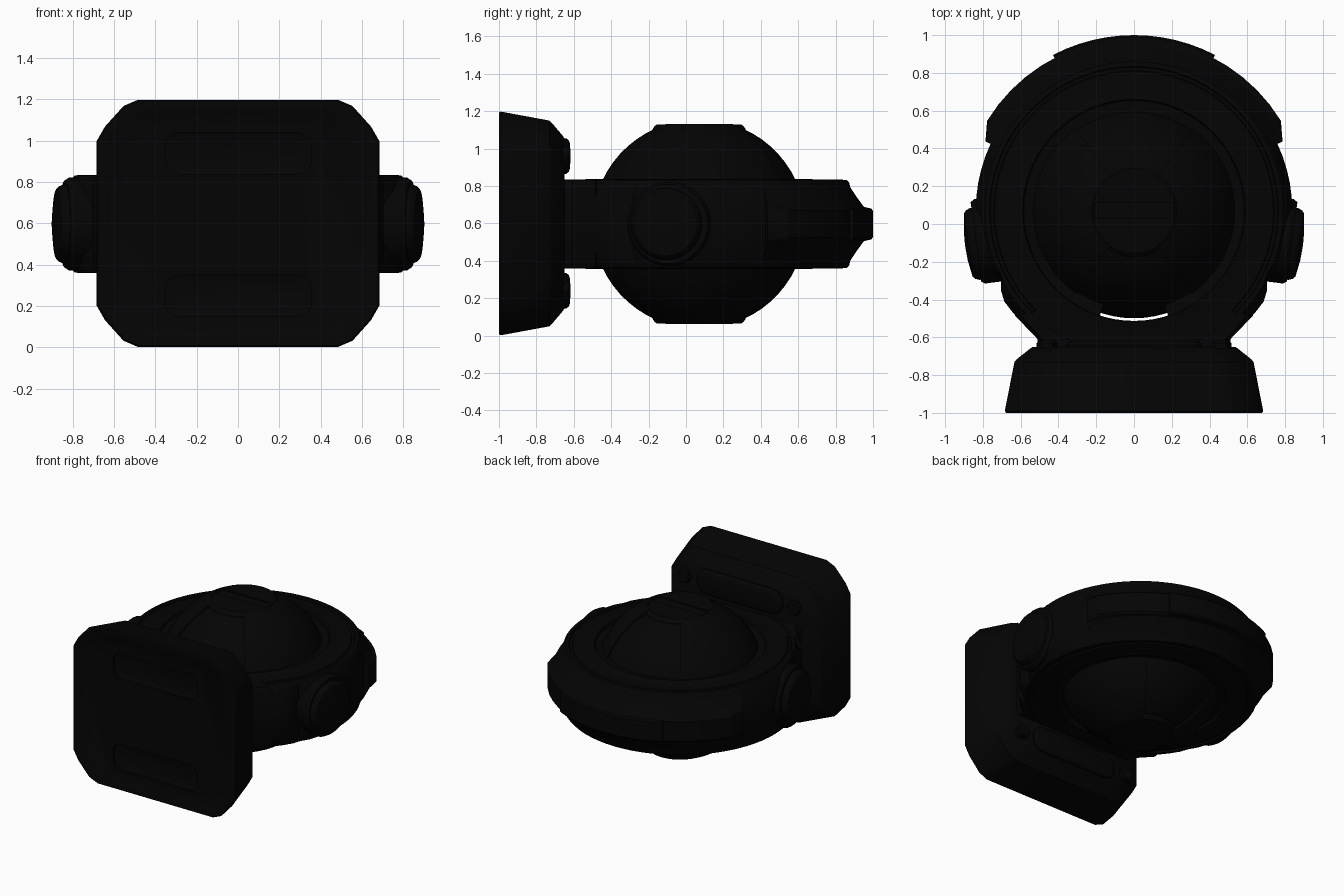
import bpy, bmesh, math
from mathutils import Matrix

if "Cube" in bpy.data.objects:
    bpy.data.objects.remove(bpy.data.objects["Cube"])

CY, CZ = 0.07, 0.597           # centre of the ball and the ring
black = bpy.data.materials.new("soft_black")
black.diffuse_color = (0.0012, 0.0012, 0.0012, 1)
black.use_nodes = True
black.node_tree.nodes["Principled BSDF"].inputs["Base Color"].default_value = black.diffuse_color
HUB = Matrix.Translation((0, CY, CZ))


def finish(name, bm, mat=Matrix()):
    bmesh.ops.remove_doubles(bm, verts=bm.verts, dist=1e-5)
    bm.transform(mat)
    bmesh.ops.recalc_face_normals(bm, faces=bm.faces)
    me = bpy.data.meshes.new(name)
    bm.to_mesh(me)
    bm.free()
    me.materials.append(black)
    ob = bpy.data.objects.new(name, me)
    bpy.context.collection.objects.link(ob)
    return ob


def lathe(name, prof, mat=HUB, a0=0, a1=360, segs=64, loop=True):
    """Turn an (r, z) profile around z, fully or over an arc with end caps."""
    bm = bmesh.new()
    full = a1 - a0 == 360
    rows = []
    for i in range(segs if full else segs + 1):
        a = math.radians(a0 + (a1 - a0) * i / segs)
        rows.append([bm.verts.new((r * math.cos(a), r * math.sin(a), z)) for r, z in prof])
    n = len(prof)
    for i in range(segs):
        p, q = rows[i], rows[(i + 1) % len(rows)]
        for j in range(n if loop else n - 1):
            k = (j + 1) % n
            bm.faces.new((p[j], p[k], q[k], q[j]))
    if not full:
        bm.faces.new(rows[0])
        bm.faces.new(rows[-1])
    return finish(name, bm, mat)


def loft(name, sections, mat=Matrix()):
    """Skin a stack of outlines and cap both ends."""
    bm = bmesh.new()
    rows = [[bm.verts.new(p) for p in s] for s in sections]
    n = len(rows[0])
    for p, q in zip(rows, rows[1:]):
        for j in range(n):
            bm.faces.new((p[j], p[(j + 1) % n], q[(j + 1) % n], q[j]))
    bm.faces.new(rows[0])
    bm.faces.new(rows[-1])
    return finish(name, bm, mat)


def plate_outline(y, w, h):
    """Rectangle with three-faceted corners in the xz plane."""
    c = [(w, h - 0.2), (w - 0.04, h - 0.13), (w - 0.13, h - 0.03), (w - 0.2, h)]
    q = c + [(-x, z) for x, z in c[::-1]]
    q += [(-x, -z) for x, z in q]
    return [(x, y, 0.6 + z) for x, z in q]


def pill(y, w, h, r, z0):
    pts = []
    for k, (sx, sz) in enumerate(((1, 1), (-1, 1), (-1, -1), (1, -1))):
        for i in range(6):
            a = math.radians(90 * k + 18 * i)
            pts.append((sx * (w - r) + r * math.cos(a), y, z0 + sz * (h - r) + r * math.sin(a)))
    return pts


def cut(ob, cutter):
    cutter.hide_render = True
    m = ob.modifiers.new("cut", 'BOOLEAN')
    m.object, m.operation, m.solver = cutter, 'DIFFERENCE', 'EXACT'
    bpy.context.view_layer.objects.active = ob
    bpy.ops.object.modifier_apply(modifier=m.name)
    bpy.data.objects.remove(cutter)


# Mounting plate with a shallow recessed front and two pill-shaped pockets
plate = loft("mounting_plate", [plate_outline(*s) for s in (
    (-0.99, 0.63, 0.54), (-1.0, 0.645, 0.555), (-1.0, 0.678, 0.592), (-0.99, 0.684, 0.598),
    (-0.73, 0.633, 0.55), (-0.715, 0.62, 0.535), (-0.66, 0.55, 0.47), (-0.65, 0.535, 0.455))])
for z in (0.94, 0.25):
    cut(plate, loft("pocket_cutter", [pill(-1.05, 0.355, 0.1, 0.07, z),
                                      pill(-0.97, 0.355, 0.1, 0.07, z),
                                      pill(-0.96, 0.33, 0.08, 0.06, z)]))

# Raised bars and bolts on the back of the plate
for tag, z in (("upper", 0.96), ("lower", 0.24)):
    loft(tag + "_back_bar", [pill(y, 0.36 - d, 0.095 - d, 0.085 - d, z)
                             for y, d in ((-0.66, 0), (-0.64, 0), (-0.626, 0.012), (-0.62, 0.03))])
    for side in (-1, 1):
        m = Matrix.Translation((side * 0.46, -0.66, z)) @ Matrix.Rotation(-math.pi / 2, 4, 'X')
        lathe("plate_bolt", [(0, 0), (0.055, 0), (0.055, 0.03), (0.045, 0.042), (0, 0.042)],
              m, segs=6, loop=False)

# Ring housing: half profile mirrored about its mid height, grooved on both faces
half = [(0.583, 0.225), (0.59, 0.24), (0.605, 0.24), (0.615, 0.235), (0.738, 0.235),
        (0.743, 0.225), (0.76, 0.225), (0.765, 0.237), (0.79, 0.235), (0.803, 0.22),
        (0.81, 0.19), (0.838, 0.14)]
ring = lathe("ring_housing", half + [(r, -z) for r, z in half[::-1]], segs=72)
for v in ring.data.vertices:                     # flattened cheeks near the plate
    if v.co.y < -0.24:
        v.co.x = max(-0.705, min(0.705, v.co.x))

# Neck joining ring and plate
neck = [(0.51, -0.66), (0.51, -0.61), (0.63, -0.485), (0.52, -0.45), (0.36, -0.55)]
neck += [(-x, y) for x, y in neck[::-1]]
nk = loft("neck", [[(x * k, y, CZ + z) for x, y in neck]
                   for k, z in ((0.95, -0.235), (1, -0.19), (1, 0.19), (0.95, 0.235))])

# Inner sleeve closing the gap around the ball, open toward the plate
lathe("inner_sleeve", [(0.5, -0.215), (0.588, -0.225), (0.588, 0.225), (0.5, 0.215)],
      a0=-72, a1=252)


# Bumper around the far side, with tapered ends and a thicker middle stretch
def bumper(name, r, h, a0, a1, segs):
    p = [(0.79, 0.2), (0.805, 0.2), (0.84, 0.148), (0.88, h + 0.008), (r - 0.01, h), (r, h - 0.012)]
    return lathe(name, p + [(x, -z) for x, z in p[::-1]], a0=a0, a1=a1, segs=segs)


bump = bumper("bumper", 0.912, 0.085, 25, 155, 20)
for v in bump.data.vertices:                     # draw the two ends in
    x, y = v.co.x, v.co.y - CY
    r, a = math.hypot(x, y), math.degrees(math.atan2(y, abs(x)))
    if r > 0.868 and a < 30:
        v.co.x, v.co.y = x * 0.868 / r, y * 0.868 / r + CY
bumper("bumper_middle", 0.93, 0.083, 62.5, 117.5, 12)

# Ball, slightly wide, with flattened poles
R = 0.56
lathe("ball", [(1.016 * R * math.cos(math.radians(t)),
                max(-0.52, min(0.52, R * math.sin(math.radians(t)))))
               for t in range(-90, 91, 6)], loop=False)

# Slotted caps and raised side shells on both poles of the ball
for tag, s in (("top", 1), ("bottom", -1)):
    m = HUB @ Matrix.Diagonal((1, 1, s, 1))
    cap = lathe(tag + "_cap", [(0, 0.4), (0.248, 0.4), (0.248, 0.508), (0.238, 0.523),
                               (0.225, 0.533), (0, 0.533)], m, loop=False, segs=48)
    box = [(-0.215, -0.04), (0.215, -0.04), (0.215, 0.045), (-0.215, 0.045)]
    cut(cap, loft("slot_cutter", [[(x, y, z) for x, y in box] for z in (0.523, 0.6)], m))
    arc = [math.radians(t) for t in range(20, 69, 4)]
    prof = [(0.577 * math.cos(t), 0.577 * math.sin(t)) for t in arc]
    prof += [(0.53 * math.cos(t), 0.53 * math.sin(t)) for t in arc[::-1]]
    for a in (0, 180):
        lathe(tag + "_side_shell", prof, m, a0=a - 55, a1=a + 55, segs=20)

# Side knobs, tilted slightly toward the plate, on wider collars
collar = [(0, -0.2), (0.215, -0.2), (0.225, -0.19), (0.225, -0.06), (0.212, -0.04), (0, -0.04)]
knob = [(0, -0.1), (0.192, -0.1), (0.192, -0.035), (0.183, -0.012), (0.17, 0), (0.08, 0.014),
        (0, 0.018)]
for tag, s in (("right", 1), ("left", -1)):
    for part, prof, y in (("_knob", knob, -0.11), ("_collar", collar, -0.1)):
        m = (Matrix.Diagonal((s, 1, 1, 1)) @ Matrix.Translation((0.877, y, CZ))
             @ Matrix.Rotation(math.radians(-7.5), 4, 'Z') @ Matrix.Rotation(math.pi / 2, 4, 'Y'))
        lathe(tag + part, prof, m, segs=40, loop=False)

# Smooth shading with crisp edges
bpy.ops.object.select_all(action='SELECT')
bpy.context.view_layer.objects.active = plate
bpy.ops.object.shade_smooth_by_angle(angle=math.radians(30))
